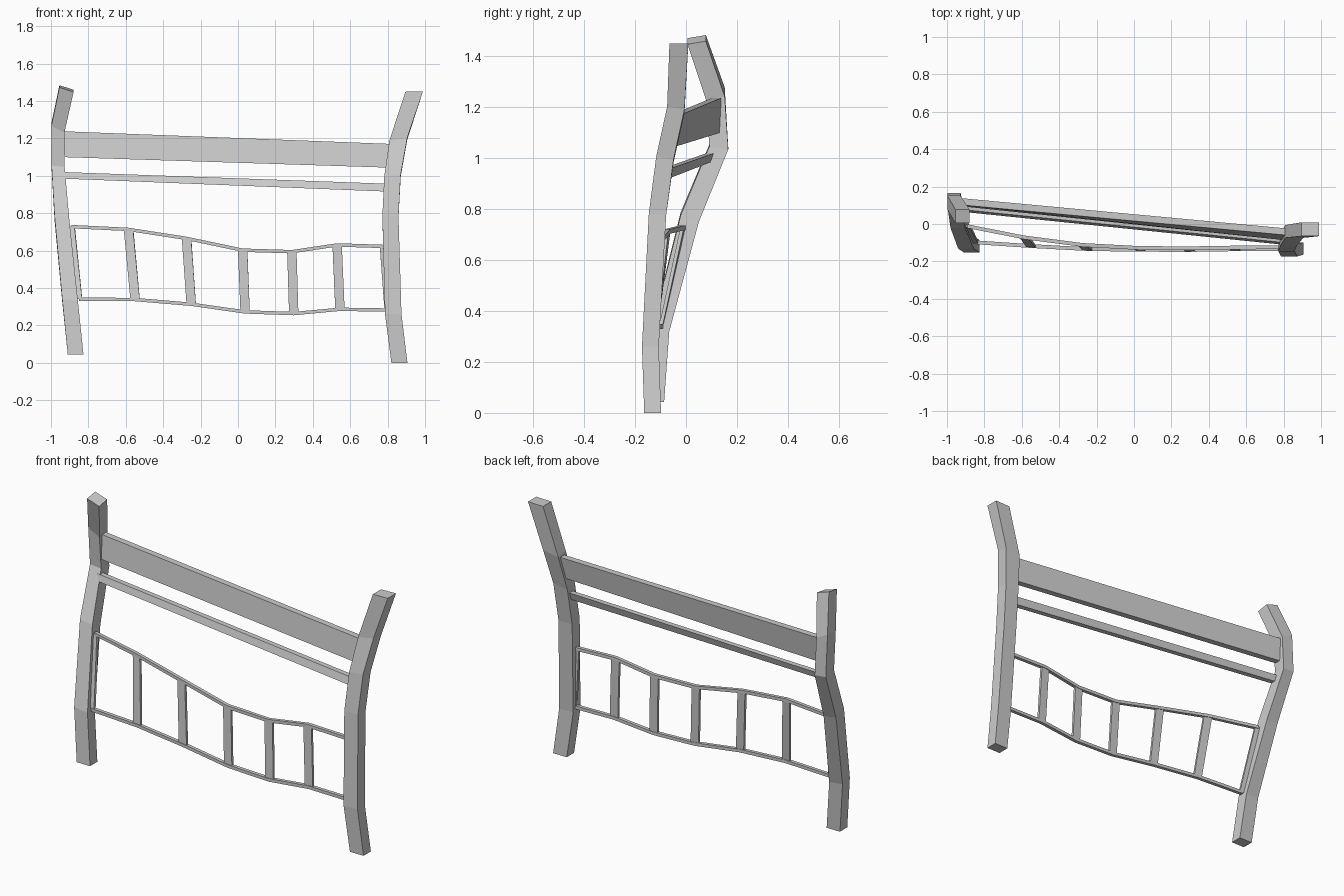
import bpy, bmesh
from mathutils import Vector


def loft(name, rings):
    """Skin a chain of four-corner rings and cap both ends."""
    bm = bmesh.new()
    rows = [[bm.verts.new(p) for p in r] for r in rings]
    for a, b in zip(rows, rows[1:]):
        for i in range(4):
            j = (i + 1) % 4
            bm.faces.new((a[i], a[j], b[j], b[i]))
    bm.faces.new(rows[0][::-1])
    bm.faces.new(rows[-1])
    bmesh.ops.recalc_face_normals(bm, faces=bm.faces)
    me = bpy.data.meshes.new(name)
    bm.to_mesh(me)
    bm.free()
    ob = bpy.data.objects.new(name, me)
    bpy.context.collection.objects.link(ob)
    return ob


SIGNS = ((-1, -1), (1, -1), (1, 1), (-1, 1))


def post(name, stations):
    # station: centre x, y, z, half width, half depth, rise per side in x, rise in y
    loft(name, [[(x + sx * hx, y + sy * hy, z + sx * tx + sy * ty) for sx, sy in SIGNS]
                for x, y, z, hx, hy, tx, ty in stations])


def rail(name, stations, thick):
    # station: x and y at the bottom, z bottom, x and y at the top, z top
    h = thick / 2
    loft(name, [[(xb, yb - h, zb), (xb, yb + h, zb), (xt, yt + h, zt), (xt, yt - h, zt)]
                for xb, yb, zb, xt, yt, zt in stations])


# Bent side posts
post("left_post", [
    (-0.868, -0.119, 0.043, 0.042, 0.033, 0, 0),
    (-0.898, -0.099, 0.33, 0.042, 0.033, -0.005, -0.006),
    (-0.942, 0.015, 0.77, 0.039, 0.036, -0.006, -0.012),
    (-0.962, 0.129, 1.045, 0.035, 0.037, -0.004, -0.006),
    (-0.963, 0.115, 1.255, 0.035, 0.037, -0.018, 0.006),
    (-0.917, 0.042, 1.466, 0.038, 0.036, -0.012, 0.006)])
post("right_post", [
    (0.863, -0.131, 0.0, 0.043, 0.033, 0, 0),
    (0.830, -0.140, 0.26, 0.044, 0.033, 0, 0),
    (0.815, -0.112, 0.78, 0.043, 0.034, 0, -0.004),
    (0.826, -0.083, 0.995, 0.044, 0.034, 0.006, -0.006),
    (0.857, -0.040, 1.19, 0.048, 0.034, 0.008, -0.005),
    (0.942, -0.028, 1.45, 0.047, 0.037, 0.001, 0)])

# Straight rails
rail("top_rail", [(-0.945, 0.115, 1.10, -0.945, 0.122, 1.238),
                  (0.82, -0.07, 1.043, 0.82, -0.042, 1.17)], 0.036)
rail("middle_rail", [(-0.945, 0.083, 0.985, -0.945, 0.095, 1.02),
                     (0.81, -0.097, 0.915, 0.81, -0.085, 0.957)], 0.03)

# Wavy ladder panel: centre lines of its upper and lower edges
upper = [Vector(p) for p in (
    (-0.89, -0.012, 0.728), (-0.585, -0.072, 0.713), (-0.275, -0.112, 0.665),
    (0.025, -0.128, 0.602), (0.288, -0.130, 0.594), (0.53, -0.126, 0.630),
    (0.775, -0.124, 0.622))]
lower = [Vector(p) for p in (
    (-0.85, -0.098, 0.340), (-0.55, -0.118, 0.338), (-0.25, -0.134, 0.313),
    (0.038, -0.138, 0.272), (0.298, -0.139, 0.263), (0.545, -0.135, 0.286),
    (0.80, -0.135, 0.282))]
for name, line in (("panel_upper_rail", upper), ("panel_lower_rail", lower)):
    rail(name, [(p.x, p.y, p.z - 0.009, p.x, p.y, p.z + 0.009) for p in line], 0.02)

# Slats between the two wavy rails, following the panel's curve
last = len(upper) - 1
for i, (u, d) in enumerate(zip(upper, lower)):
    rings = []
    for p, line in ((d, lower), (u, upper)):
        along = line[min(i + 1, last)] - line[max(i - 1, 0)]
        along.z = 0
        along.normalize()
        side = Vector((-along.y, along.x, 0))
        w = 0.017 if i in (0, last) else 0.025
        rings.append([p + along * w * sx + side * 0.007 * sy for sx, sy in SIGNS])
    loft(f"panel_slat_{i + 1}", rings)
